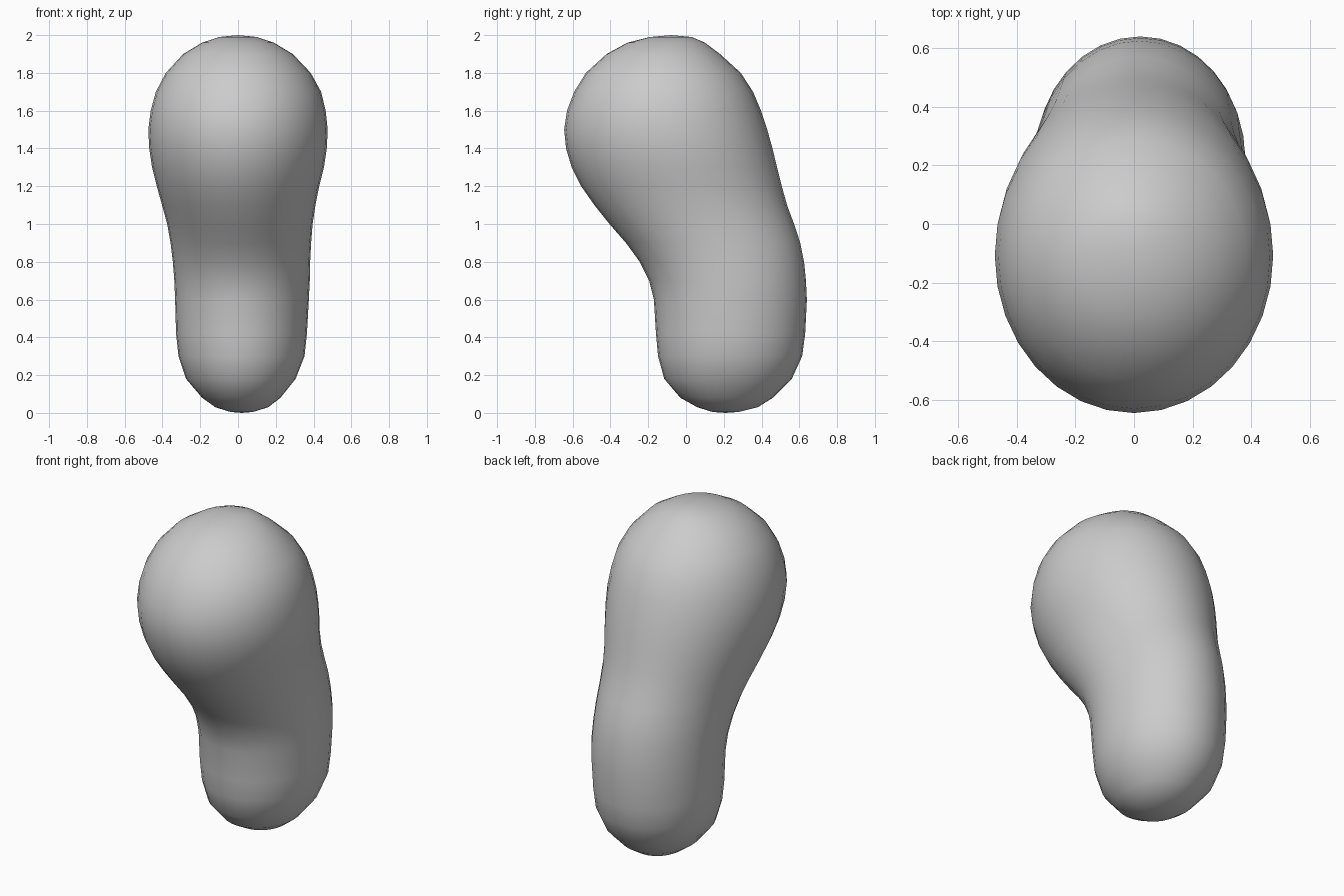
import bpy, bmesh, math

# Outline of the body: height, left x, right x, front y, back y
RINGS = [
    (0.005, -0.04, 0.08, 0.14, 0.28),
    (0.03, -0.12, 0.16, 0.06, 0.38),
    (0.08, -0.19, 0.225, -0.03, 0.46),
    (0.18, -0.275, 0.305, -0.115, 0.56),
    (0.30, -0.315, 0.352, -0.148, 0.615),
    (0.42, -0.328, 0.365, -0.159, 0.631),
    (0.60, -0.333, 0.375, -0.170, 0.640),
    (0.70, -0.337, 0.38, -0.195, 0.635),
    (0.80, -0.345, 0.382, -0.245, 0.625),
    (0.90, -0.357, 0.387, -0.318, 0.605),
    (1.00, -0.375, 0.395, -0.405, 0.572),
    (1.10, -0.402, 0.41, -0.485, 0.535),
    (1.20, -0.43, 0.43, -0.555, 0.507),
    (1.30, -0.455, 0.455, -0.605, 0.482),
    (1.40, -0.47, 0.47, -0.635, 0.458),
    (1.50, -0.475, 0.475, -0.645, 0.43),
    (1.60, -0.462, 0.464, -0.63, 0.397),
    (1.70, -0.435, 0.44, -0.592, 0.355),
    (1.80, -0.382, 0.385, -0.53, 0.29),
    (1.90, -0.29, 0.29, -0.42, 0.18),
    (1.96, -0.19, 0.19, -0.31, 0.10),
    (1.99, -0.10, 0.10, -0.19, 0.03),
]
SEGMENTS = 32

bm = bmesh.new()


# Elliptical rings stacked along the leaning body
def ring(z, x0, x1, y0, y1):
    cx, cy, rx, ry = (x0 + x1) / 2, (y0 + y1) / 2, (x1 - x0) / 2, (y1 - y0) / 2
    angles = [2 * math.pi * i / SEGMENTS for i in range(SEGMENTS)]
    return [bm.verts.new((cx + rx * math.cos(a), cy + ry * math.sin(a), z)) for a in angles]


loops = [ring(*r) for r in RINGS]
for lower, upper in zip(loops, loops[1:]):
    for i in range(SEGMENTS):
        j = (i + 1) % SEGMENTS
        bm.faces.new((lower[i], lower[j], upper[j], upper[i]))

# Rounded end caps
bottom = bm.verts.new((0.02, 0.21, 0))
top = bm.verts.new((0, -0.08, 2))
for i in range(SEGMENTS):
    j = (i + 1) % SEGMENTS
    bm.faces.new((bottom, loops[0][j], loops[0][i]))
    bm.faces.new((top, loops[-1][i], loops[-1][j]))

bmesh.ops.recalc_face_normals(bm, faces=bm.faces)
for face in bm.faces:
    face.smooth = True

mesh = bpy.data.meshes.new("bean_body")
bm.to_mesh(mesh)
bm.free()
body = bpy.data.objects.new("bean_body", mesh)
bpy.context.collection.objects.link(body)
